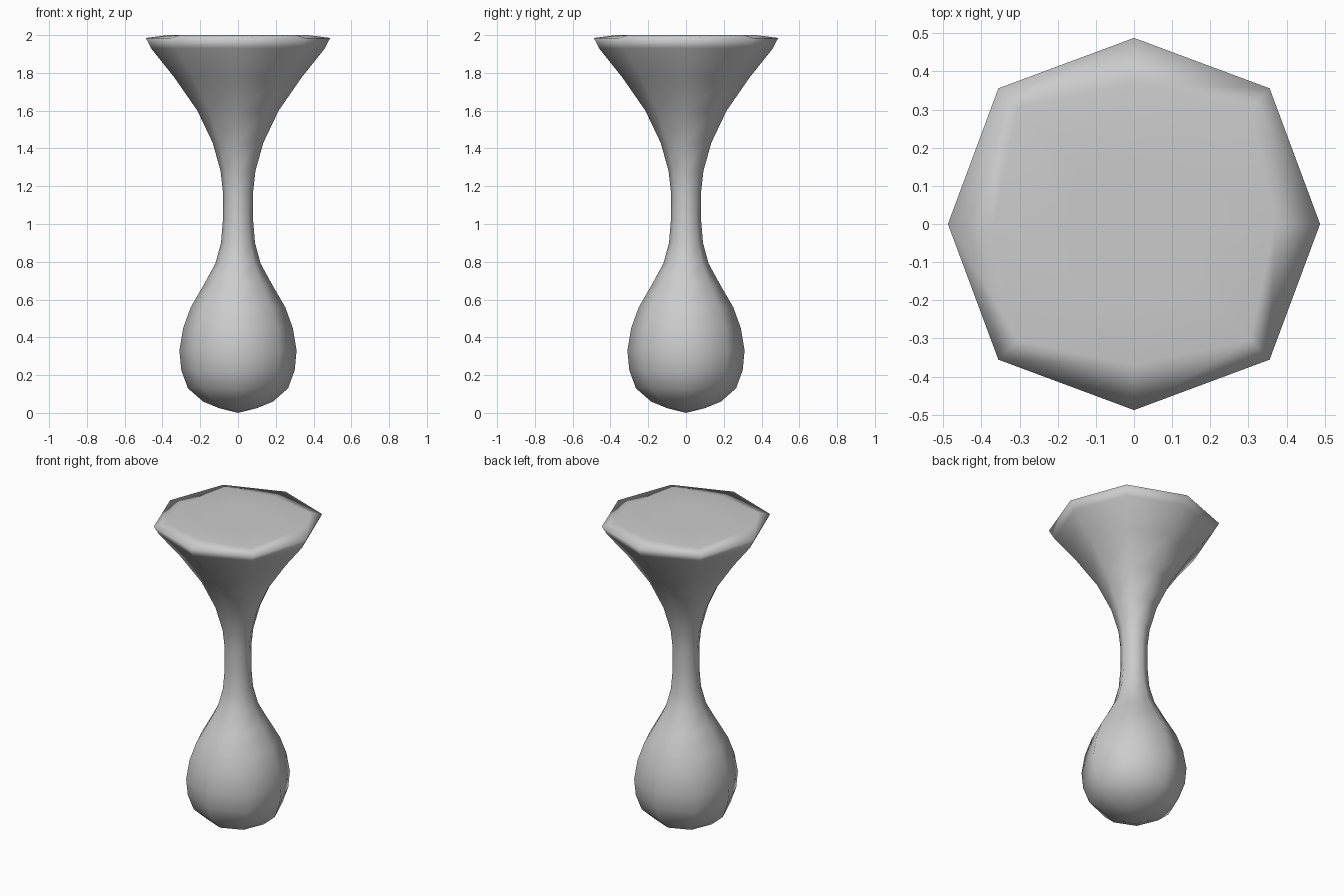
import bpy, bmesh
from math import pi, cos, sin

if "Cube" in bpy.data.objects:
    bpy.data.objects.remove(bpy.data.objects["Cube"])

# (radius on the axes, radius on the diagonals, height), bottom to top
PROFILE = [
    (0.10, 0.10, 0.025), (0.185, 0.185, 0.06), (0.265, 0.265, 0.13),
    (0.30, 0.30, 0.225), (0.31, 0.31, 0.33), (0.29, 0.29, 0.45),
    (0.25, 0.25, 0.56), (0.18, 0.18, 0.68), (0.12, 0.12, 0.79),
    (0.09, 0.09, 0.90), (0.08, 0.08, 1.02), (0.08, 0.08, 1.17),
    (0.092, 0.092, 1.28), (0.134, 0.135, 1.43), (0.215, 0.217, 1.60),
    (0.34, 0.345, 1.78), (0.46, 0.47, 1.93), (0.488, 0.503, 1.985),
    (0.37, 0.43, 2.0), (0.18, 0.21, 2.0),
]
SIDES = 8

bm = bmesh.new()
rings = []
for axis_r, diag_r, z in PROFILE:
    ring = []
    for i in range(SIDES):
        r = diag_r if i % 2 else axis_r
        a = 2 * pi * i / SIDES
        ring.append(bm.verts.new((r * cos(a), r * sin(a), z)))
    rings.append(ring)

# Body walls and flat rim
for low, high in zip(rings, rings[1:]):
    for i in range(SIDES):
        j = (i + 1) % SIDES
        bm.faces.new((low[i], low[j], high[j], high[i]))

# Rounded bottom tip and flat top
for ring, z in ((rings[0], 0.0), (rings[-1], 2.0)):
    tip = bm.verts.new((0, 0, z))
    for i in range(SIDES):
        bm.faces.new((ring[i], ring[(i + 1) % SIDES], tip))

bmesh.ops.recalc_face_normals(bm, faces=bm.faces)
for f in bm.faces:
    f.smooth = True

mesh = bpy.data.meshes.new("flared_bulb_stem")
bm.to_mesh(mesh)
bm.free()
bpy.context.collection.objects.link(bpy.data.objects.new("flared_bulb_stem", mesh))
